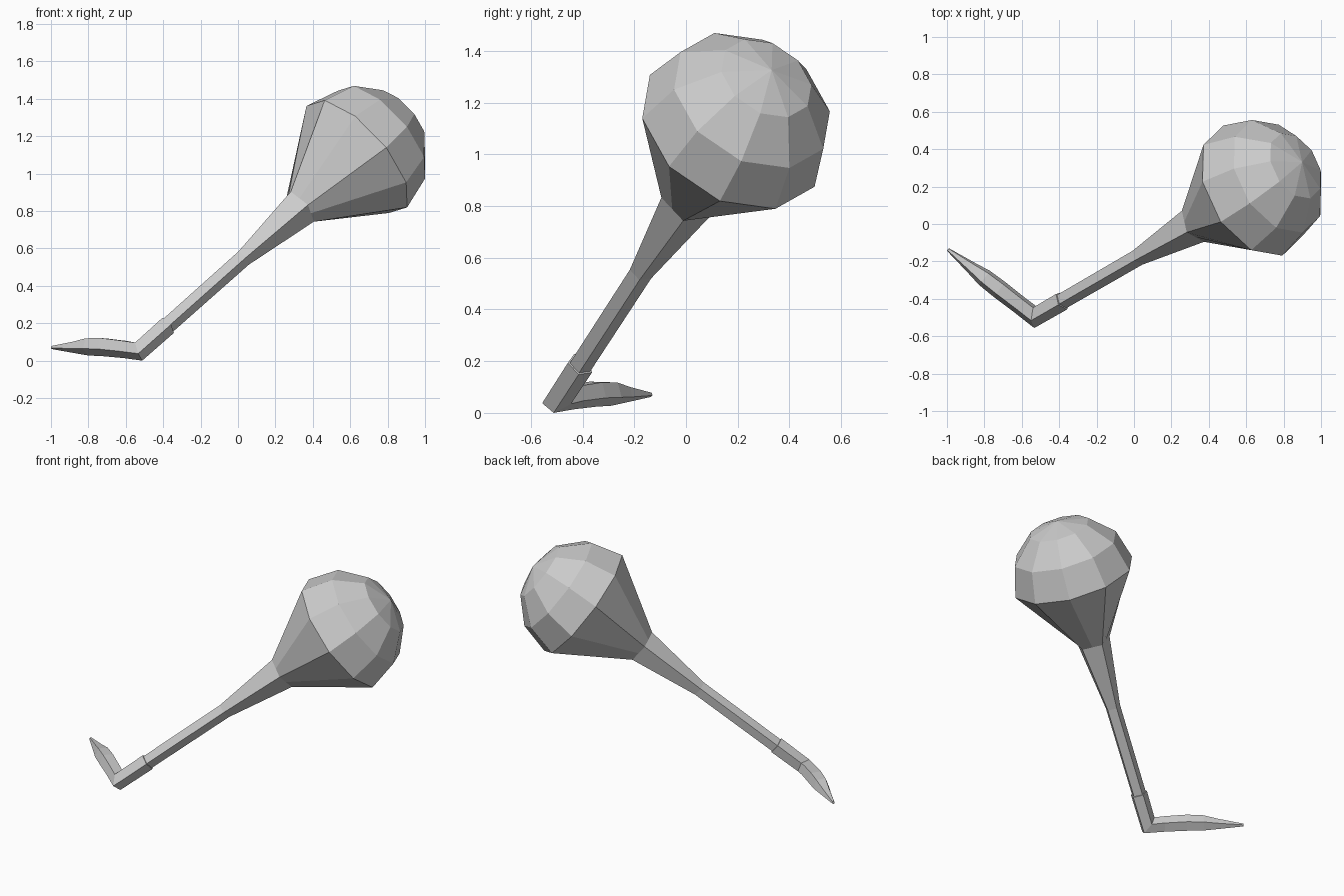
import bpy, bmesh, math
from mathutils import Vector

if "Cube" in bpy.data.objects:
    bpy.data.objects.remove(bpy.data.objects["Cube"])

CENTRE = Vector((0.635, 0.19, 1.08))
AXIS = Vector((0.685, 0.396, 0.61)).normalized()      # shaft towards ball
U = Vector((0.15, -0.36, 0.04))
U = (U - AXIS * U.dot(AXIS)).normalized()
V = AXIS.cross(U)
PENTA = math.cos(math.pi / 5)


def ring(c, r, u, v, n=5, flat=False):
    """Ring of n points; flat puts every second point on a pentagon's side."""
    out = []
    for i in range(n):
        a = 2 * math.pi * i / n
        rr = r * (PENTA if flat and i % 2 else 1)
        out.append(c + (u * math.cos(a) + v * math.sin(a)) * rr)
    return out


def loft(name, rings, pole=None, cap_start=True, cap_end=True):
    bm = bmesh.new()
    vs = [[bm.verts.new(p) for p in r] for r in rings]
    n = len(rings[0])
    for a, b in zip(vs, vs[1:]):
        for i in range(n):
            j = (i + 1) % n
            bm.faces.new((a[i], a[j], b[j], b[i]))
    if cap_start:
        bm.faces.new(vs[0][::-1])
    if pole is not None:
        p = bm.verts.new(pole)
        for i in range(n):
            bm.faces.new((vs[-1][i], vs[-1][(i + 1) % n], p))
    elif cap_end:
        bm.faces.new(vs[-1])
    bmesh.ops.recalc_face_normals(bm, faces=bm.faces)
    me = bpy.data.meshes.new(name)
    bm.to_mesh(me)
    bm.free()
    ob = bpy.data.objects.new(name, me)
    bpy.context.collection.objects.link(ob)
    return ob


def along(t):
    return CENTRE + AXIS * t


# Ball: five-sided cone opening into a ten-sided dome
R = 0.385
ball_rings = [ring(along(-0.445), 0.108, U, V, 10, True)]
for deg in (0, 30, 60):
    a = math.radians(deg)
    ball_rings.append(ring(along(R * math.sin(a)), R * math.cos(a), U, V, 10))
ball = loft("ball_head", ball_rings, pole=along(R))

# Mitre between shaft and foot
elbow = along(-1.70)
tip = Vector((-0.995, -0.125, 0.06))
foot_dir = (tip - elbow).normalized()
normal = (foot_dir - AXIS).normalized()
mitre = []
for p in ring(elbow, 0.052, U, V):
    mitre.append(p - AXIS * ((p - elbow).dot(normal) / AXIS.dot(normal)))

# Shaft: flared neck, thin rod and slightly thicker collar
shaft = loft("shaft", [
    ring(along(-0.445), 0.108, U, V),
    ring(along(-0.89), 0.048, U, V),
    ring(along(-1.48), 0.046, U, V),
    ring(along(-1.481), 0.054, U, V),
    mitre])

# Foot: swelling blade that narrows to a point
turn = (-AXIS).rotation_difference(foot_dir)
FU, FV = turn @ U, turn @ V
foot_rings = [mitre]
for x, z, r in ((-0.61, 0.054, 0.051), (-0.72, 0.066, 0.053),
                (-0.80, 0.067, 0.050), (-0.87, 0.063, 0.034),
                (-0.995, 0.06, 0.009)):
    c = elbow.lerp(tip, (x - elbow.x) / (tip.x - elbow.x))
    c.z = z
    foot_rings.append(ring(c, r, FU, FV))
foot = loft("foot", foot_rings)

# Stand on the floor, centred
parts = (ball, shaft, foot)
pts = [v.co for o in parts for v in o.data.vertices]
lo = Vector([min(p[i] for p in pts) for i in range(3)])
hi = Vector([max(p[i] for p in pts) for i in range(3)])
shift = Vector((-(lo.x + hi.x) / 2, -(lo.y + hi.y) / 2, -lo.z))
for o in parts:
    for v in o.data.vertices:
        v.co += shift
